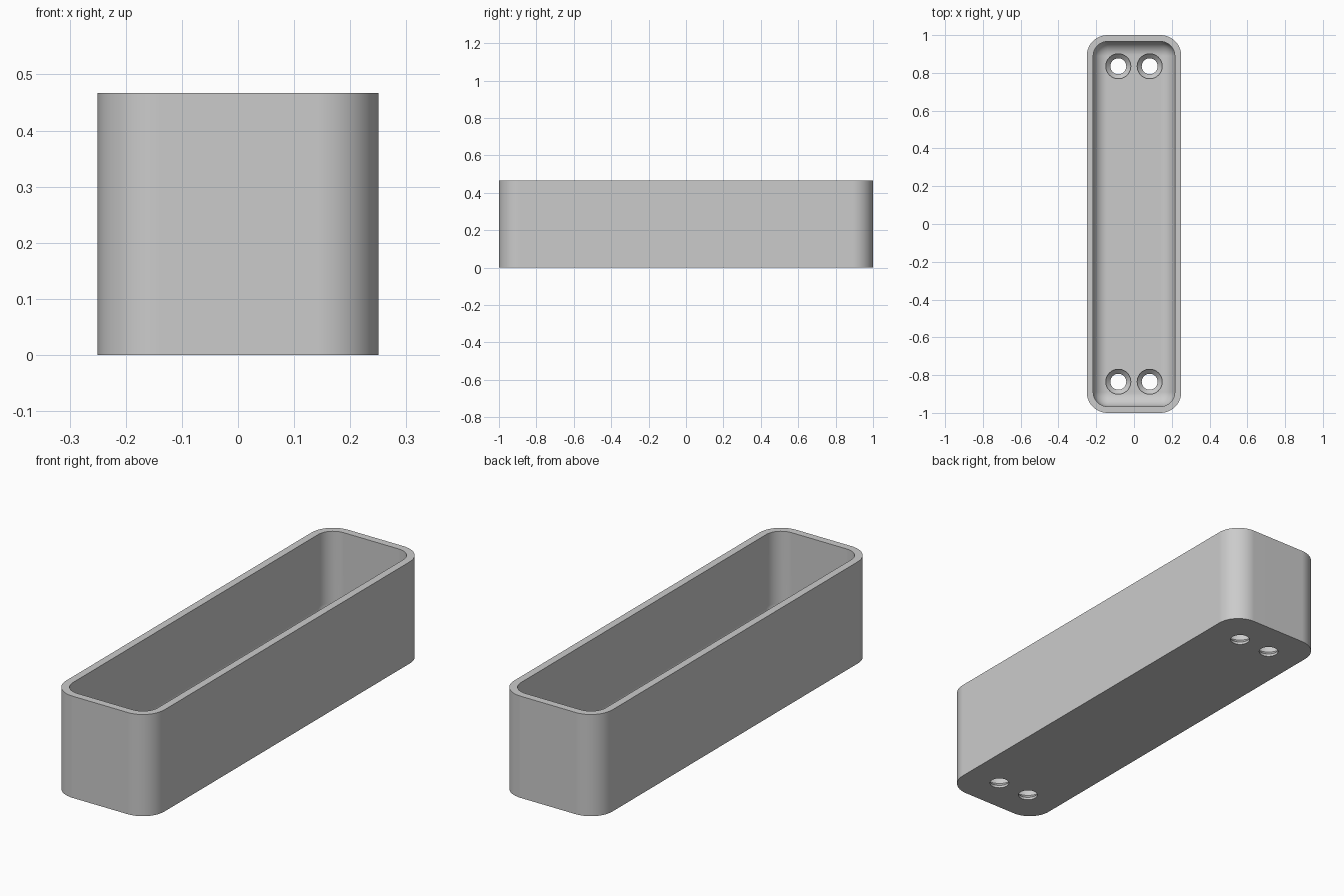
import bpy, bmesh
from math import sin, cos, pi

HALF_X, HALF_Y, HEIGHT = 0.25, 1.0, 0.467
CORNER, WALL, FLOOR, FILLET = 0.11, 0.034, 0.062, 0.074
HOLE_X, HOLE_Y, HOLE_R, SINK_R = 0.083, 0.835, 0.042, 0.066
SINK_START = 0.012

cube = bpy.data.objects.get("Cube")
if cube:
    bpy.data.objects.remove(cube, do_unlink=True)

grey = bpy.data.materials.new("plain grey")
grey.use_nodes = True
colour = (0.6, 0.6, 0.6, 1)
grey.diffuse_color = colour
grey.node_tree.nodes["Principled BSDF"].inputs["Base Color"].default_value = colour


def rounded_ring(inset, z, steps=12):
    """Rounded rectangle outline, moved inward by inset."""
    r = CORNER - inset
    pts = []
    for quarter, (sx, sy) in enumerate([(1, 1), (-1, 1), (-1, -1), (1, -1)]):
        for i in range(steps + 1):
            a = (quarter + i / steps) * pi / 2
            pts.append((sx * (HALF_X - CORNER) + r * cos(a),
                        sy * (HALF_Y - CORNER) + r * sin(a), z))
    return pts


def circle_ring(x, y, r, z, n=48):
    return [(x + r * cos(2 * pi * i / n), y + r * sin(2 * pi * i / n), z) for i in range(n)]


def loft(bm, rings):
    """Closed solid through a stack of matching rings."""
    loops = [[bm.verts.new(p) for p in ring] for ring in rings]
    n = len(loops[0])
    for a, b in zip(loops, loops[1:]):
        for i in range(n):
            j = (i + 1) % n
            bm.faces.new((a[i], a[j], b[j], b[i]))
    bm.faces.new(loops[0][::-1])
    bm.faces.new(loops[-1])


def make_object(name, bm):
    bmesh.ops.recalc_face_normals(bm, faces=bm.faces)
    mesh = bpy.data.meshes.new(name)
    bm.to_mesh(mesh)
    bm.free()
    mesh.materials.append(grey)
    obj = bpy.data.objects.new(name, mesh)
    bpy.context.collection.objects.link(obj)
    return obj


# Tray: outer wall, rim, inner wall, then a rounded transition into the floor
profile = [(0, 0), (0, HEIGHT), (WALL, HEIGHT)]
for i in range(13):
    a = i / 12 * pi / 2
    profile.append((WALL + FILLET * (1 - cos(a)), FLOOR + FILLET * (1 - sin(a))))
bm = bmesh.new()
loft(bm, [rounded_ring(inset, z) for inset, z in profile])
tray = make_object("tray", bm)

# Four screw holes: bore, conical seat, then a straight recess up to the floor
bm = bmesh.new()
for x in (-HOLE_X, HOLE_X):
    for y in (-HOLE_Y, HOLE_Y):
        loft(bm, [circle_ring(x, y, r, z) for r, z in (
            (HOLE_R, -0.05), (HOLE_R, SINK_START),
            (SINK_R, SINK_START + SINK_R - HOLE_R), (SINK_R, FLOOR + 0.05))])
cutter = make_object("screw_hole_cutter", bm)
cutter.hide_render = True

cut = tray.modifiers.new("screw holes", 'BOOLEAN')
cut.operation = 'DIFFERENCE'
cut.solver = 'EXACT'
cut.object = cutter

bpy.ops.object.select_all(action='DESELECT')
tray.select_set(True)
bpy.context.view_layer.objects.active = tray
bpy.ops.object.modifier_apply(modifier=cut.name)
bpy.data.objects.remove(cutter, do_unlink=True)

# Smooth curves, crisp edges and evenly shaded flat walls
bpy.ops.object.shade_smooth_by_angle(angle=pi / 6)
weighted = tray.modifiers.new("flat walls", 'WEIGHTED_NORMAL')
weighted.keep_sharp = True
